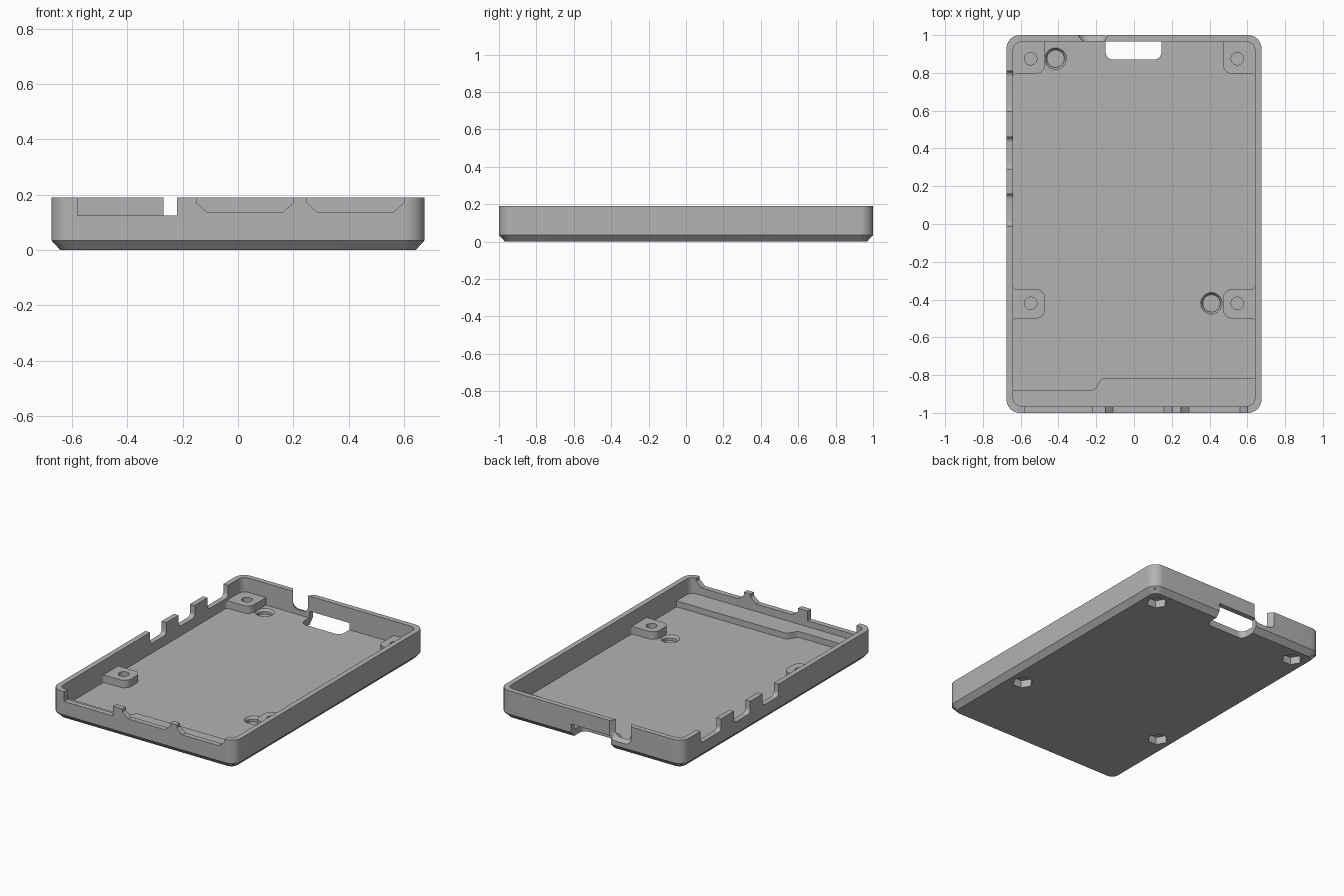
import bpy, bmesh, math
from mathutils import Vector

cube = bpy.data.objects.get("Cube")
if cube:
    bpy.data.objects.remove(cube, do_unlink=True)

grey = bpy.data.materials.new("light_grey_plastic")
grey.use_nodes = True
COLOUR = (0.45, 0.45, 0.45, 1)
grey.diffuse_color = COLOUR
grey.node_tree.nodes["Principled BSDF"].inputs["Base Color"].default_value = COLOUR

HX, HY, TOP = 0.675, 1.0, 0.19      # half width, half length, height
WALL, FLOOR, PAD = 0.035, 0.045, 0.095


def rounded(corners, steps=8):
    """Outline from (x, y, radius) corners, each non-zero radius filleted."""
    out = []
    for i, (x, y, r) in enumerate(corners):
        p = Vector((x, y))
        if r == 0:
            out.append(p)
            continue
        a = (Vector(corners[i - 1][:2]) - p).normalized()
        b = (Vector(corners[(i + 1) % len(corners)][:2]) - p).normalized()
        half = a.angle(b) / 2
        centre = p + (a + b).normalized() * r / math.sin(half)
        start = p + a * r / math.tan(half) - centre
        end = p + b * r / math.tan(half) - centre
        sweep = math.atan2(start.x * end.y - start.y * end.x, start.dot(end))
        for k in range(steps + 1):
            t = sweep * k / steps
            c, s = math.cos(t), math.sin(t)
            out.append(centre + Vector((start.x * c - start.y * s,
                                        start.x * s + start.y * c)))
    return out


def box(x0, x1, y0, y1, r=0):
    return rounded([(x0, y0, r), (x1, y0, r), (x1, y1, r), (x0, y1, r)])


def circle(x, y, r, n=32):
    return [Vector((x + r * math.cos(2 * math.pi * k / n),
                    y + r * math.sin(2 * math.pi * k / n))) for k in range(n)]


def loft(name, layers, axis="z"):
    """Solid through (level, outline) layers stacked along an axis."""
    place = {"z": lambda p, d: (p.x, p.y, d),
             "y": lambda p, d: (p.x, d, p.y),
             "x": lambda p, d: (d, p.x, p.y)}[axis]
    bm = bmesh.new()
    rings = [[bm.verts.new(place(p, d)) for p in pts] for d, pts in layers]
    bm.faces.new(rings[0])
    bm.faces.new(rings[-1])
    for lo, hi in zip(rings, rings[1:]):
        for i in range(len(lo)):
            j = (i + 1) % len(lo)
            bm.faces.new((lo[i], lo[j], hi[j], hi[i]))
    bmesh.ops.recalc_face_normals(bm, faces=bm.faces)
    mesh = bpy.data.meshes.new(name)
    bm.to_mesh(mesh)
    bm.free()
    mesh.materials.append(grey)
    ob = bpy.data.objects.new(name, mesh)
    bpy.context.collection.objects.link(ob)
    return ob


def prism(name, pts, d0, d1, axis="z"):
    return loft(name, [(d0, pts), (d1, pts)], axis)


# Outer tray with chamfered bottom edge
tray = loft("case_tray", [
    (0, box(-HX + 0.032, HX - 0.032, -HY + 0.032, HY - 0.032, 0.045)),
    (0.035, box(-HX, HX, -HY, HY, 0.07)),
    (TOP, box(-HX, HX, -HY, HY, 0.07))])


def combine(tool, operation="DIFFERENCE"):
    tool.hide_render = True
    mod = tray.modifiers.new(tool.name, "BOOLEAN")
    mod.operation, mod.solver, mod.object = operation, "EXACT", tool
    bpy.context.view_layer.objects.active = tray
    bpy.ops.object.modifier_apply(modifier=mod.name)
    bpy.data.objects.remove(tool, do_unlink=True)


# Hollow interior
ix, iy = HX - WALL, HY - WALL
combine(prism("cavity", box(-ix, ix, -iy, iy, 0.045), FLOOR, 0.3))

# Raised front ledge with a curved step
combine(prism("front_ledge", rounded([
    (-0.65, -0.975, 0), (0.65, -0.975, 0), (0.65, -0.815, 0),
    (-0.17, -0.815, 0.03), (-0.21, -0.88, 0.03), (-0.65, -0.88, 0)]),
    0.02, 0.085), "UNION")

# Board pads, mirrored left and right, with small flares into the walls
for s in (-1, 1):
    back = [(0.65, 0.975, 0), (0.47, 0.975, 0), (0.47, 0.795, 0.05),
            (ix, 0.795, 0.015), (ix, 0.77, 0), (0.65, 0.77, 0)]
    front = [(0.65, -0.32, 0), (ix, -0.32, 0), (ix, -0.345, 0.015),
             (0.47, -0.345, 0.05), (0.47, -0.5, 0.05), (ix, -0.5, 0.015),
             (ix, -0.525, 0), (0.65, -0.525, 0)]
    for name, pts in (("back_pad", back), ("front_pad", front)):
        pts = rounded([(s * x, y, r) for x, y, r in pts])
        combine(prism(name, pts, 0.02, PAD), "UNION")

# Screw holes above, hexagonal nut pockets below
for x in (-0.547, 0.547):
    for y in (-0.42, 0.875):
        combine(prism("screw_hole", circle(x, y, 0.033), 0.058, 0.15))
        combine(prism("nut_pocket", circle(x, y, 0.064, 6), -0.1, 0.05))

# Round floor recesses
for x, y in ((-0.415, 0.875), (0.41, -0.42)):
    combine(loft("floor_recess", [(0.012, circle(x, y, 0.046)),
                                  (0.03, circle(x, y, 0.046)),
                                  (FLOOR, circle(x, y, 0.057)),
                                  (0.08, circle(x, y, 0.057))]))

# Card opening through the floor and lower back wall
combine(prism("card_opening", rounded([
    (-0.15, 0.87, 0.04), (0.145, 0.87, 0.04),
    (0.145, 1.1, 0), (-0.15, 1.1, 0)]), -0.1, 0.09))


def notch(a, b, z, r):
    return rounded([(a, z, r), (b, z, r), (b, 0.3, 0), (a, 0.3, 0)])


# Flared back notch
combine(loft("back_notch", [
    (0.93, notch(-0.27, -0.16, 0.08, 0.035)),
    (0.965, notch(-0.27, -0.16, 0.08, 0.035)),
    (1.001, notch(-0.297, -0.135, 0.065, 0.045))], "y"))

# Side port notches
for a, b in ((0.595, 0.81), (0.29, 0.46), (-0.01, 0.16)):
    combine(prism("side_notch", notch(a, b, 0.11, 0.028), -0.8, -0.61, "x"))

# Front port notches: one square, two with sloped lower corners
combine(prism("front_notch", notch(-0.58, -0.22, 0.125, 0), -1.1, -0.93, "y"))
for x in (-0.15, 0.25):
    pts = rounded([(x + 0.04, 0.135, 0), (x + 0.31, 0.135, 0), (x + 0.35, 0.17, 0),
                   (x + 0.35, 0.3, 0), (x, 0.3, 0), (x, 0.17, 0)])
    combine(prism("sloped_notch", pts, -1.1, -0.93, "y"))

# Smooth the rounded corners, keep edges crisp
for ob in bpy.context.selected_objects:
    ob.select_set(False)
tray.select_set(True)
bpy.context.view_layer.objects.active = tray
bpy.ops.object.shade_smooth_by_angle(angle=math.radians(25))
